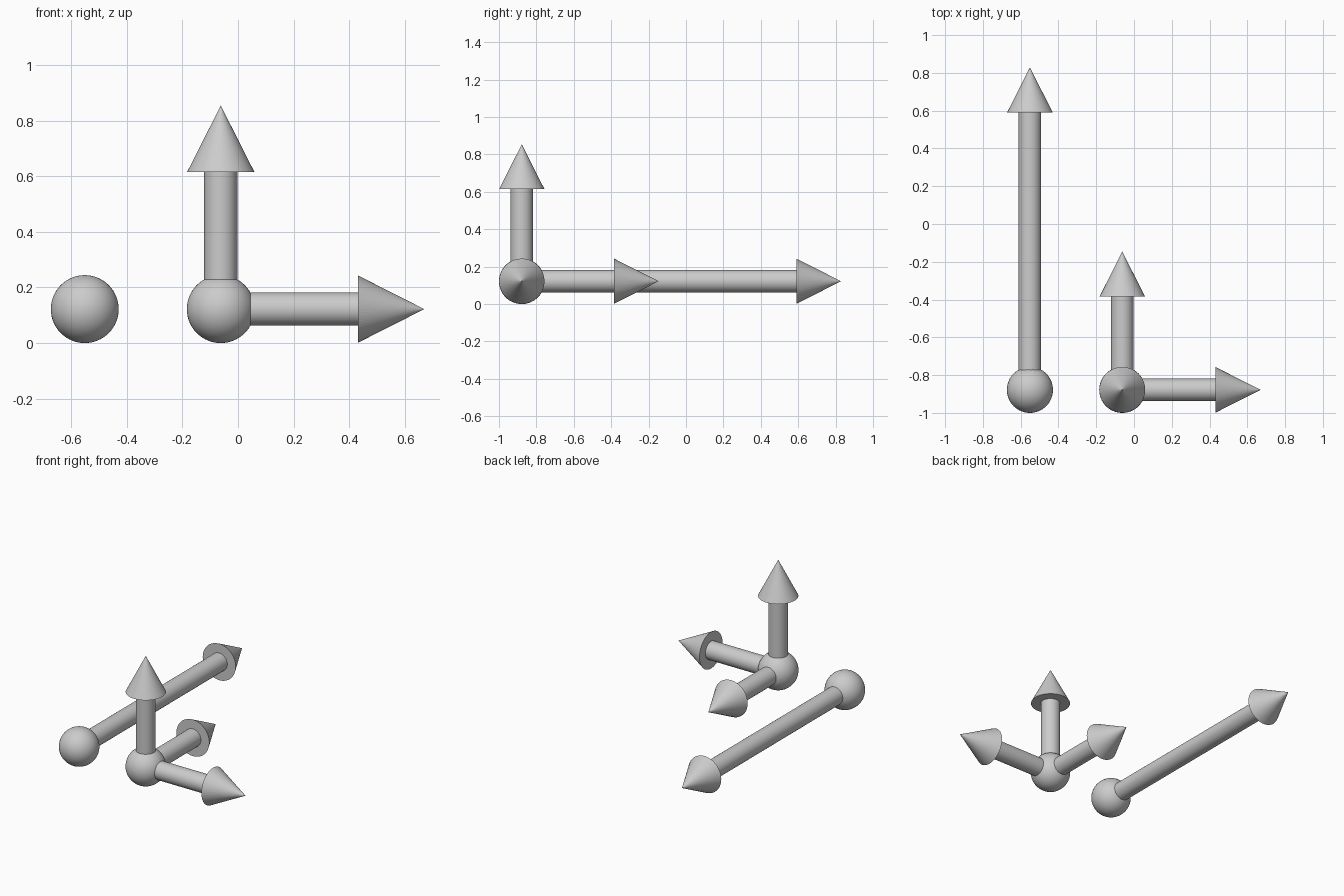
import bpy
import math
from mathutils import Vector

if "Cube" in bpy.data.objects:
    bpy.data.objects.remove(bpy.data.objects["Cube"])

BALL_R = 0.122
SHAFT_R = 0.0595
HEAD_R = 0.121
HEAD_LEN = 0.239
SIDES = 64


def finish(name, smooth=True):
    bpy.context.object.name = name
    if smooth:
        bpy.ops.object.shade_smooth_by_angle(angle=math.radians(35))


def ball(name, centre):
    bpy.ops.mesh.primitive_uv_sphere_add(
        segments=SIDES, ring_count=32, radius=BALL_R, location=centre)
    finish(name)


def arrow(name, start, direction, length):
    start, direction = Vector(start), Vector(direction)
    rot = direction.to_track_quat('Z', 'Y').to_euler()
    shaft_len = length - HEAD_LEN

    # round shaft, starting inside the ball
    bpy.ops.mesh.primitive_cylinder_add(
        vertices=SIDES, radius=SHAFT_R, depth=shaft_len,
        location=start + direction * shaft_len / 2, rotation=rot)
    finish(name + "_shaft")

    # conical head with a flat base; fine facets keep the tip crisp
    bpy.ops.mesh.primitive_cone_add(
        vertices=SIDES, radius1=HEAD_R, radius2=0, depth=HEAD_LEN,
        location=start + direction * (shaft_len + HEAD_LEN / 2), rotation=rot)
    finish(name + "_head", smooth=False)


# three-arrow tripod
tripod = (-0.062, -0.878, BALL_R)
ball("tripod_ball", tripod)
for name, direction in (("right_arrow", (1, 0, 0)),
                        ("back_arrow", (0, 1, 0)),
                        ("up_arrow", (0, 0, 1))):
    arrow(name, tripod, direction, 0.732)

# separate long arrow
single = (-0.551, -0.878, BALL_R)
ball("long_arrow_ball", single)
arrow("long_arrow", single, (0, 1, 0), 1.707)
